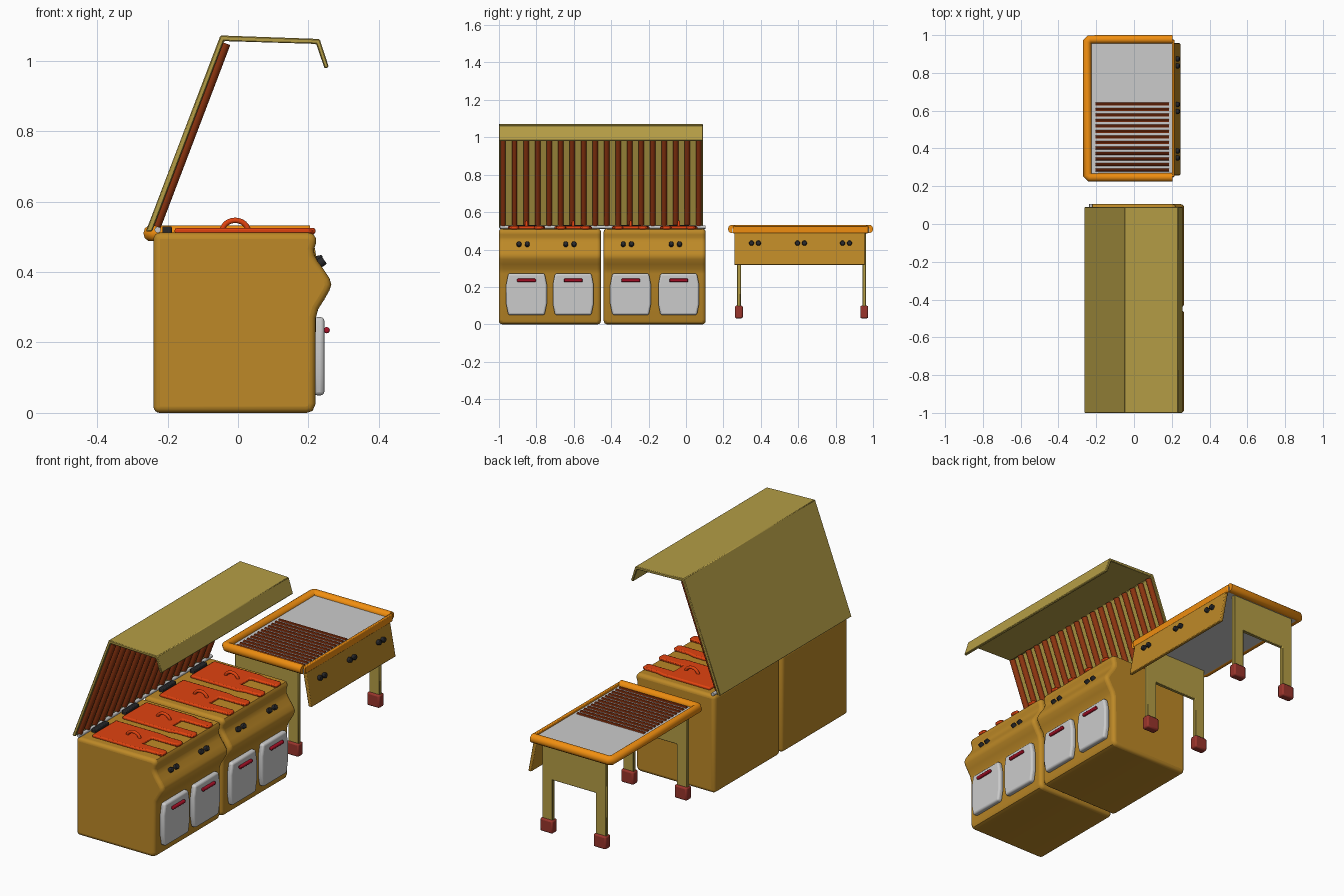
import bpy, bmesh, math
from mathutils import Vector, Matrix

if "Cube" in bpy.data.objects:
    bpy.data.objects.remove(bpy.data.objects["Cube"])

def mat(name, c):
    m = bpy.data.materials.new(name)
    m.diffuse_color = (*c, 1)
    m.use_nodes = True
    m.node_tree.nodes["Principled BSDF"].inputs["Base Color"].default_value = m.diffuse_color
    return m

OCHRE = mat("ochre", (.51, .25, .02))
OLIVE = mat("olive", (.46, .34, .06))
RED = mat("lid_red", (.75, .055, .005))
RIM = mat("rim_orange", (.87, .27, .005))
RUST = mat("rust", (.27, .035, .005))
FOOT = mat("foot_red", (.32, .035, .025))
GRIP = mat("grip_red", (.40, .005, .02))
DARK = mat("dark", (.02, .02, .022))

def finish(name, bm, m=None, bevel=0, seg=3):
    bmesh.ops.recalc_face_normals(bm, faces=bm.faces)
    me = bpy.data.meshes.new(name)
    bm.to_mesh(me)
    bm.free()
    o = bpy.data.objects.new(name, me)
    bpy.context.collection.objects.link(o)
    if m:
        me.materials.append(m)
    if bevel:
        b = o.modifiers.new("bevel", 'BEVEL')
        b.width, b.segments, b.limit_method = bevel, seg, 'ANGLE'
        b.angle_limit = math.radians(50)
    bpy.ops.object.select_all(action='DESELECT')
    bpy.context.view_layer.objects.active = o
    o.select_set(True)
    bpy.ops.object.shade_smooth_by_angle(angle=math.radians(40))
    return o

def prism(name, pts, axis, a, b, m=None, bevel=0, seg=3):
    """Extrude a 2D outline along y (points are x,z), z (x,y) or x (y,z)."""
    put = {'y': lambda p: (p[0], a, p[1]), 'z': lambda p: (p[0], p[1], a),
           'x': lambda p: (a, p[0], p[1])}[axis]
    d = {'y': (0, b - a, 0), 'z': (0, 0, b - a), 'x': (b - a, 0, 0)}[axis]
    bm = bmesh.new()
    f = bm.faces.new([bm.verts.new(put(p)) for p in pts])
    r = bmesh.ops.extrude_face_region(bm, geom=[f])
    bmesh.ops.translate(bm, vec=d, verts=[v for v in r["geom"] if isinstance(v, bmesh.types.BMVert)])
    # extruding may drop the starting face, so close any open outline
    rim_edges = [e for e in bm.edges if e.is_boundary]
    if rim_edges:
        bmesh.ops.holes_fill(bm, edges=rim_edges, sides=0)
    return finish(name, bm, m, bevel, seg)

def box(name, x0, x1, y0, y1, z0, z1, m=None, bevel=0, seg=3):
    return prism(name, [(x0, y0), (x1, y0), (x1, y1), (x0, y1)], 'z', z0, z1, m, bevel, seg)

def rod(name, p, q, r, m=None, n=12, bevel=0):
    p, q = Vector(p), Vector(q)
    d = q - p
    bm = bmesh.new()
    bmesh.ops.create_cone(bm, cap_ends=True, segments=n, radius1=r, radius2=r, depth=d.length,
                          matrix=Matrix.Translation((p + q) / 2) @ d.to_track_quat('Z', 'Y').to_matrix().to_4x4())
    return finish(name, bm, m, bevel, 2)

def tube(name, pts, r, m):
    """Sweep a round section along a path."""
    cu = bpy.data.curves.new(name, 'CURVE')
    cu.dimensions, cu.bevel_depth, cu.bevel_resolution, cu.use_fill_caps = '3D', r, 3, True
    s = cu.splines.new('POLY')
    s.points.add(len(pts) - 1)
    for sp, (x, y, z) in zip(s.points, pts):
        sp.co = (x, y, z, 1)
    s.use_smooth = True
    cu.materials.append(m)
    o = bpy.data.objects.new(name, cu)
    bpy.context.collection.objects.link(o)
    return o

# cabinets with a bulging front
side = [(-.24, 0), (.195, 0), (.212, .006), (.22, .025), (.221, .27), (.228, .295), (.245, .322),
        (.26, .348), (.265, .365), (.26, .382), (.245, .405), (.227, .43), (.217, .45), (.216, .465),
        (.221, .48), (.222, .495), (.214, .508), (.2, .512), (-.24, .512)]
for i, y0 in enumerate((-1, -.44)):
    prism(f"cabinet_{i}", side, 'y', y0, y0 + .545, OCHRE, .018, 4)

for i, y in enumerate((-.853, -.603, -.296, -.039)):
    # oven doors with grips
    w, zs = .109, (.05, .272)
    prism(f"door_{i}", [(y - w + .012, zs[0]), (y + w - .012, zs[0]), (y + w, zs[0] + .06), (y + w, zs[1] - .06),
          (y + w - .012, zs[1]), (y - w + .012, zs[1]), (y - w, zs[1] - .06), (y - w, zs[0] + .06)],
          'x', .215, .245, None, .01)
    rod(f"door_grip_{i}", (.252, y - .05, .235), (.252, y + .05, .235), .009, GRIP, 12, .004)
    # paired knobs on the sloping panel
    for k in (-.022, .022):
        rod(f"cabinet_knob_{i}", (.222, y - .018 + k, .418), (.245, y - .018 + k, .434), .013, DARK, 14, .003)
    # lids with an open slot at the front
    a, b, c = y - .1, y + .1, y
    prism(f"lid_{i}", [(-.18, a), (.09, a), (.13, a + .01), (.21, a + .01), (.22, a + .02), (.22, a + .05),
          (.21, a + .06), (.07, a + .06), (.07, b - .06), (.21, b - .06), (.22, b - .05), (.22, b - .02),
          (.21, b - .01), (.13, b - .01), (.09, b), (-.18, b)], 'z', .508, .525, RED, .006, 2)
    tube(f"lid_handle_{i}", [(-.008 + .037 * math.cos(t * math.pi / 12), c, .515 + .032 * math.sin(t * math.pi / 12))
                             for t in range(13)], .008, RED)
    # hinge blocks
    box(f"hinge_{i}", -.215, -.188, c - .055, c + .055, .508, .53, DARK, .004, 2)
rod("hinge_rod", (-.228, -.995, .52), (-.228, .105, .52), .009)

# folded hood sheet
prism("hood", [(-.262, .515), (-.05, 1.072), (.232, 1.062), (.258, .982), (.246, .978), (.222, 1.048),
               (-.04, 1.056), (-.244, .515)], 'y', -1, .09, OLIVE, .003, 1)
# ribs lining the inside of the hood
for i in range(18):
    y = -.978 + i * .0615
    rod(f"hood_rib_{i}", (-.234, y, .53), (-.036, y, 1.05), .015, RUST, 10)

# table top with padded rim on three sides
box("table_top", -.24, .208, .245, .98, .49, .512)
rim = [(.205, .2475), (-.235, .2475), (-.247, .26), (-.247, .965), (-.235, .9775), (.205, .9775)]
tube("table_rim", [(x, y, .51) for x, y in rim], .0235, RIM)
box("table_front_rim", .2, .215, .25, .975, .487, .525, RIM, .004, 2)
# grill bars
for i in range(13):
    y = .285 + i * .0291
    rod(f"grill_bar_{i}", (-.205, y, .512), (.185, y, .512), .008, RUST, 8)
# sloping front apron with knobs
prism("table_apron", [(.195, .495), (.213, .495), (.246, .318), (.228, .318)], 'y', .258, .957, OCHRE, .004, 2)
for y in (.35, .387, .596, .633, .837, .874):
    rod("table_knob", (.22, y, .432), (.241, y, .436), .013, DARK, 14, .003)
# end frames: panel and two legs in one sheet, with padded feet
for i, y in enumerate((.273, .943)):
    prism(f"end_frame_{i}", [(-.21, .06), (-.15, .06), (-.15, .31), (.1, .31), (.1, .06), (.16, .06),
                             (.16, .495), (-.21, .495)], 'y', y, y + .02, OLIVE, .003, 1)
    for x in (-.18, .13):
        box(f"foot_{i}", x - .036, x + .036, y - .011, y + .031, .032, .1, FOOT, .008, 2)
